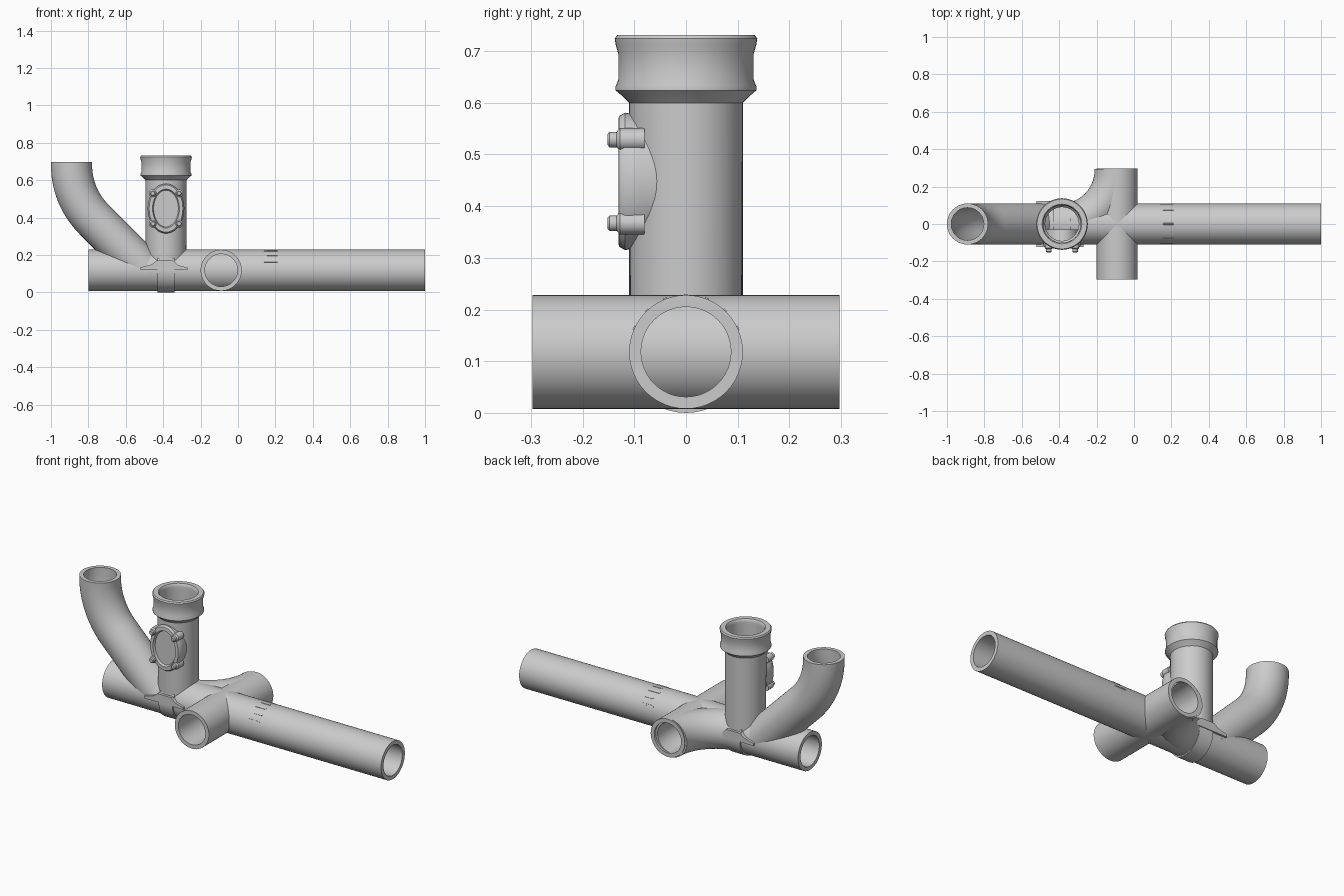
import bpy, bmesh
from math import sin, cos, pi, radians
from mathutils import Vector

if "Cube" in bpy.data.objects:
    bpy.data.objects.remove(bpy.data.objects["Cube"])

AXIS = 0.118      # height of the horizontal pipes
R, BORE = 0.11, 0.087
SX = -0.385       # x of the upright pipe


def finish(name, bm, angle=35):
    bmesh.ops.recalc_face_normals(bm, faces=bm.faces)
    me = bpy.data.meshes.new(name)
    bm.to_mesh(me)
    bm.free()
    ob = bpy.data.objects.new(name, me)
    bpy.context.collection.objects.link(ob)
    bpy.ops.object.select_all(action='DESELECT')
    ob.select_set(True)
    bpy.context.view_layer.objects.active = ob
    bpy.ops.object.shade_smooth_by_angle(angle=radians(angle))
    return ob


def bridge(bm, a, b):
    n = len(a)
    for i in range(n):
        bm.faces.new((a[i], a[(i + 1) % n], b[(i + 1) % n], b[i]))


def tube(name, path, side, outer=R, inner=BORE, n=48):
    """Hollow pipe along a planar path; side is the normal of that plane."""
    pts = [Vector(p) for p in path]
    side = Vector(side)
    k = len(pts)
    outer = outer if isinstance(outer, list) else [outer] * k
    inner = inner if isinstance(inner, list) else [inner] * k
    bm = bmesh.new()

    def ring(i, r):
        t = (pts[min(i + 1, k - 1)] - pts[max(i - 1, 0)]).normalized()
        u = t.cross(side)
        return [bm.verts.new(pts[i] + r * (cos(2 * pi * j / n) * side + sin(2 * pi * j / n) * u))
                for j in range(n)]
    rings = [ring(i, outer[i]) for i in range(k)]
    rings += [ring(i, inner[i]) for i in reversed(range(k))]
    for i in range(len(rings)):
        bridge(bm, rings[i], rings[(i + 1) % len(rings)])
    return finish(name, bm)


def loft(name, rings):
    """Solid skin through a list of point rings, capped at both ends."""
    bm = bmesh.new()
    vs = [[bm.verts.new(p) for p in r] for r in rings]
    for a, b in zip(vs, vs[1:]):
        bridge(bm, a, b)
    bm.faces.new(vs[0])
    bm.faces.new(vs[-1])
    return finish(name, bm)


def oval(x, z, hw, hh, y, n=48):
    return [(x + hw * cos(2 * pi * j / n), y, z + hh * sin(2 * pi * j / n)) for j in range(n)]


# Horizontal pipes
tube("main_pipe", [(-0.8, 0, AXIS), (1, 0, AXIS)], (0, 0, 1))
tube("cross_pipe", [(-0.09, -0.297, AXIS), (-0.09, 0.297, AXIS)], (0, 0, 1))

# Swept elbow joining the main pipe to the back of the cross pipe
arc = [radians(-90 + 90 * i / 16) for i in range(17)]
tube("side_elbow", [(-0.39 + 0.288 * cos(a), 0.288 + 0.288 * sin(a), AXIS) for a in arc],
     (0, 0, 1), 0.109)

# Rising bend: 45 degree straight, then a curve to vertical
bend = [(-0.49, 0, 0.11)]
bend += [(-0.89 + 0.41 * (1 - cos(a)), 0, 0.68 - 0.41 * sin(a))
         for a in [radians(45 * (1 - i / 14)) for i in range(15)]]
bend.append((-0.89, 0, 0.697))
tube("rising_bend", bend, (0, 1, 0))

# Upright pipe with its flared socket
profile = [(0.15, 0.108, 0.09), (0.60, 0.11, 0.09), (0.612, 0.122, 0.09), (0.624, 0.136, 0.1),
           (0.632, 0.136, 0.1), (0.645, 0.131, 0.1), (0.695, 0.131, 0.1), (0.712, 0.136, 0.1),
           (0.724, 0.138, 0.101), (0.731, 0.133, 0.106)]
tube("upright_pipe", [(SX, 0, p[0]) for p in profile], (0, 1, 0),
     [p[1] for p in profile], [p[2] for p in profile])

# Clamp band and the pointed flange above it
tube("clamp_band", [(-0.43, 0, AXIS), (-0.34, 0, AXIS)], (0, 0, 1), 0.118, 0.1)
flange = [(-0.52, 0.12), (-0.27, 0.12), (-0.27, 0.132), (-0.32, 0.145), (-0.345, 0.17),
          (-0.435, 0.17), (-0.46, 0.15), (-0.52, 0.134)]
loft("clamp_flange", [[(x, y, z) for x, z in flange] for y in (-0.122, 0.122)])

# Inspection door: oval saddle, raised rim and recessed cover
DZ = 0.448
door = [(0.09, 0.118, -0.03), (0.098, 0.128, -0.09), (0.098, 0.133, -0.118), (0.09, 0.126, -0.13),
        (0.072, 0.104, -0.131), (0.066, 0.098, -0.119)]
loft("inspection_door", [oval(SX, DZ, hw, hh, y) for hw, hh, y in door])

# Door bolts
for sx in (-1, 1):
    for sz in (-1, 1):
        x, z = SX + sx * 0.07, DZ + sz * 0.081
        bolt = [(0.022, -0.08), (0.022, -0.128), (0.015, -0.134), (0.015, -0.148), (0.01, -0.152)]
        loft("door_bolt", [oval(x, z, r, r, y, 12) for r, y in bolt])

# Small surface ridges across the top of the main pipe
for i in range(7):
    a = radians(25 + 130 * i / 6)
    c = Vector((0, cos(a), sin(a)))
    t = Vector((0, -sin(a), cos(a)))
    base = Vector((0, 0, AXIS))
    x0 = 0.14 + 0.015 * (i % 2)
    loft("pipe_ridge", [[tuple(base + Vector((x, 0, 0)) + c * r + t * w)
                         for r, w in ((0.105, -0.005), (0.105, 0.005), (0.112, 0.004), (0.112, -0.004))]
                        for x in (x0, 0.21)])
